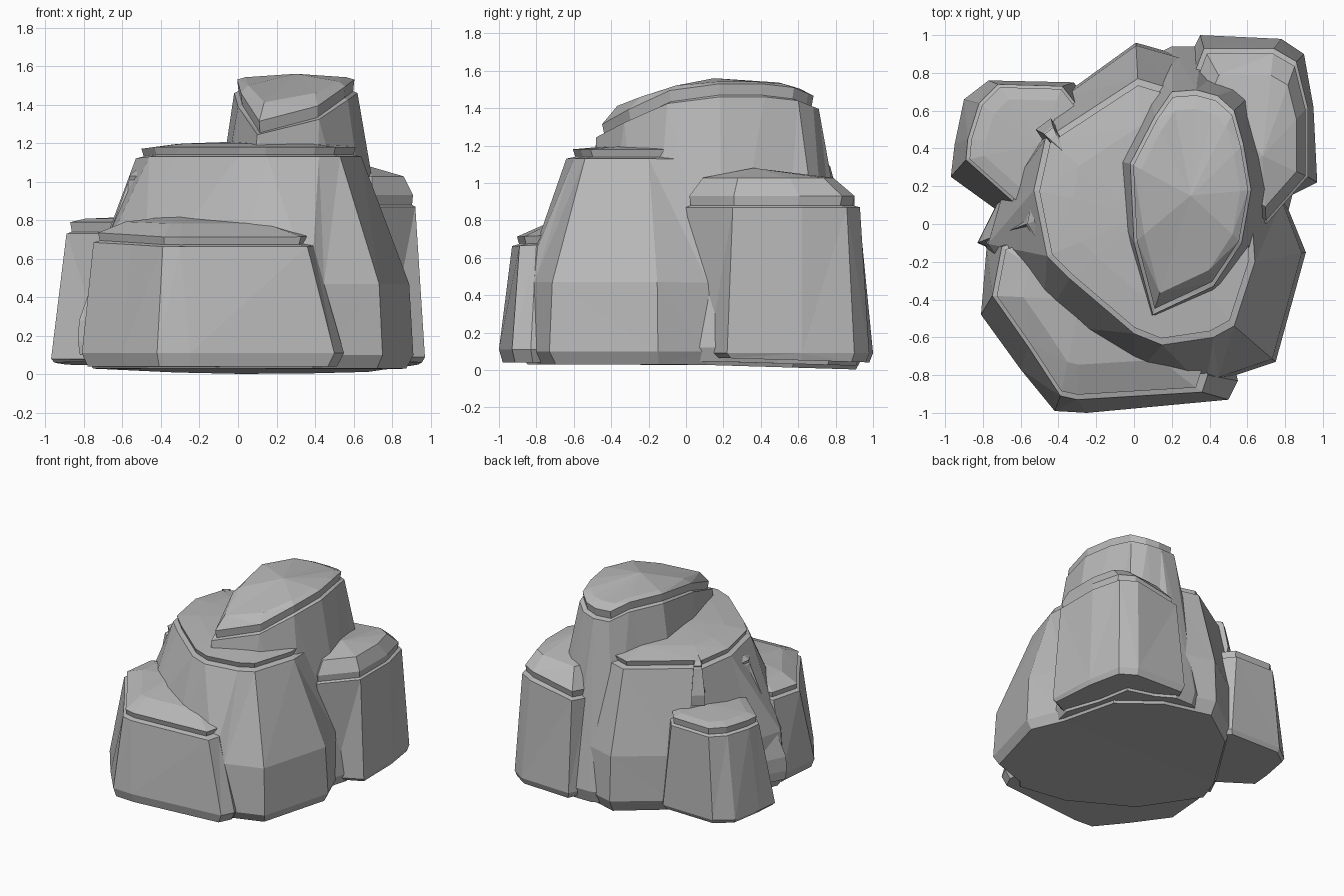
import bpy
import bmesh
from mathutils import Vector

default_cube = bpy.data.objects.get("Cube")
if default_cube:
    bpy.data.objects.remove(default_cube, do_unlink=True)

# One plain stone colour
stone = bpy.data.materials.new("grey_stone")
stone.use_nodes = True
stone_colour = (0.48, 0.48, 0.48, 1)
stone.diffuse_color = stone_colour
shader = next(n for n in stone.node_tree.nodes if n.type == 'BSDF_PRINCIPLED')
shader.inputs["Base Color"].default_value = stone_colour
shader.inputs["Roughness"].default_value = 0.9


def blend(start, end, amount):
    return [Vector(a).lerp(Vector(b), amount) for a, b in zip(start, end)]


def shrink(outline, centre, factor):
    return [centre + (Vector(p) - centre) * factor for p in outline]


def build_rock(name, base, rim, low, rim_height, crown, lip=0.05,
               belly=None, cap_size=0.65, cap_rise=0.6, foot=0.07):
    """Loft a faceted boulder: chamfered foot, tapering wall, grooved lip, crown."""
    peak = Vector(crown)
    middle = Vector(crown[:2])
    base_centre = sum((Vector(p) for p in base), Vector((0, 0))) / len(base)
    rings = []

    def add_ring(outline, heights):
        rings.append([(p.x, p.y, h) for p, h in zip(outline, heights)])

    # Foot and wall
    under = shrink(base, base_centre, 0.95)
    add_ring(under, [low - 0.03 * max(0, p.y) for p in under])
    add_ring([Vector(p) for p in base], [low + foot] * len(base))
    rim_levels = [rim_height(x, y) for x, y in rim]
    if belly:
        rise, inward = belly
        add_ring(blend(base, rim, inward),
                 [low + (h - low) * rise for h in rim_levels])
    add_ring([Vector(p) for p in rim], rim_levels)

    # Grooved lip and sloping cap
    add_ring(shrink(rim, middle, 0.93), [h + 0.01 for h in rim_levels])
    add_ring(shrink(rim, middle, 0.95), [h + lip for h in rim_levels])
    add_ring(shrink(rim, middle, cap_size),
             [h + lip + (peak.z - h - lip) * cap_rise for h in rim_levels])

    bm = bmesh.new()
    loops = [[bm.verts.new(co) for co in ring] for ring in rings]
    count = len(base)
    for lower, upper in zip(loops, loops[1:]):
        for i in range(count):
            j = (i + 1) % count
            bm.faces.new((lower[i], lower[j], upper[j], upper[i]))
    bm.faces.new(list(reversed(loops[0])))
    tip = bm.verts.new(peak)
    for i in range(count):
        bm.faces.new((loops[-1][i], loops[-1][(i + 1) % count], tip))
    bmesh.ops.triangulate(bm, faces=bm.faces[:])
    bmesh.ops.recalc_face_normals(bm, faces=bm.faces[:])
    mesh = bpy.data.meshes.new(name)
    bm.to_mesh(mesh)
    bm.free()
    mesh.materials.append(stone)
    rock = bpy.data.objects.new(name, mesh)
    bpy.context.collection.objects.link(rock)


# Broad central boulder
build_rock(
    "central_boulder",
    base=[(-.8, -.1), (-.5, -.55), (0, -.83), (.4, -.89), (.45, -.83), (.75, -.73),
          (.91, -.15), (.8, .12), (.7, .6), (.4, .85), (.01, .96), (-.35, .7), (-.72, .12)],
    rim=[(-.46, -.17), (-.34, -.29), (0, -.58), (.15, -.64), (.42, -.6), (.53, -.54),
         (.64, -.2), (.62, .1), (.5, .45), (.25, .7), (.02, .77), (-.47, .45), (-.53, .18)],
    low=.03, rim_height=lambda x, y: 1.13 - .05 * max(0, y),
    crown=(.05, .05, 1.21), belly=(.4, .08))

# Tall column with the sloping summit
build_rock(
    "summit_column",
    base=[(0, -.55), (.4, -.5), (.75, -.2), (.85, .2), (.76, .5), (.72, .78), (.5, .85),
          (.36, .94), (.2, .94), (.04, .86), (-.22, .35), (-.12, -.1)],
    rim=[(.1, -.48), (.42, -.33), (.57, -.1), (.62, .18), (.58, .42), (.53, .6), (.44, .68),
         (.33, .71), (.2, .7), (.11, .57), (-.02, .32), (0, -.1)],
    low=.05, rim_height=lambda x, y: min(1.46, 1.43 + .4 * y + .06 * x, 1.68 - .4 * y),
    crown=(.3, .15, 1.56), lip=.07, cap_size=.82, cap_rise=.4)

# Low ledge across the front
build_rock(
    "front_ledge",
    base=[(-.81, -.48), (-.6, -.77), (-.42, -.99), (-.25, -1), (.5, -.93), (.55, -.83),
          (.45, -.4), (-.3, .1), (-.78, -.12)],
    rim=[(-.75, -.38), (-.56, -.65), (-.39, -.91), (-.3, -.93), (.36, -.89), (.39, -.8),
         (.3, -.4), (-.3, 0), (-.7, -.12)],
    low=.04, rim_height=lambda x, y: .7 + .04 * y,
    crown=(-.28, -.4, .83), lip=.05)

# Shoulder at the back on the model's right
build_rock(
    "back_right_shoulder",
    base=[(-.97, .25), (-.95, .42), (-.9, .66), (-.77, .76), (-.32, .75), (-.1, .5),
          (-.3, .05), (-.68, .04)],
    rim=[(-.89, .34), (-.88, .45), (-.82, .64), (-.72, .74), (-.38, .73), (-.2, .5),
         (-.35, .1), (-.62, .1)],
    low=.07, rim_height=lambda x, y: .73,
    crown=(-.5, .42, .82), lip=.06, cap_size=.75, foot=.01)

# Shoulder at the back on the model's left
build_rock(
    "back_left_shoulder",
    base=[(.35, 1), (.78, .98), (.9, .9), (.95, .62), (.97, .22), (.77, .12),
          (.45, .2), (.25, .8)],
    rim=[(.37, .93), (.74, .93), (.86, .86), (.92, .62), (.92, .25), (.7, 0),
         (.45, .2), (.32, .8)],
    low=.07, rim_height=lambda x, y: min(.87, .73 + .2 * x),
    crown=(.68, .36, 1.08), lip=.06, cap_size=.75, cap_rise=.65, foot=.02)

# Upright shard beside the central top
build_rock(
    "upright_shard",
    base=[(-.52, .5), (-.32, .2), (-.25, .24), (-.44, .56)],
    rim=[(-.48, .48), (-.32, .27), (-.28, .3), (-.43, .52)],
    low=.85, rim_height=lambda x, y: 1.12, crown=(-.38, .39, 1.17), lip=.02)

# Sloping buttress in the gap on the model's right side
build_rock(
    "side_buttress",
    base=[(-.83, -.1), (-.6, -.2), (-.4, .1), (-.72, .12)],
    rim=[(-.57, 0), (-.5, -.12), (-.4, .1), (-.54, .17)],
    low=.1, rim_height=lambda x, y: 1, crown=(-.46, .04, 1.08),
    lip=.03, belly=(.2, .02))
